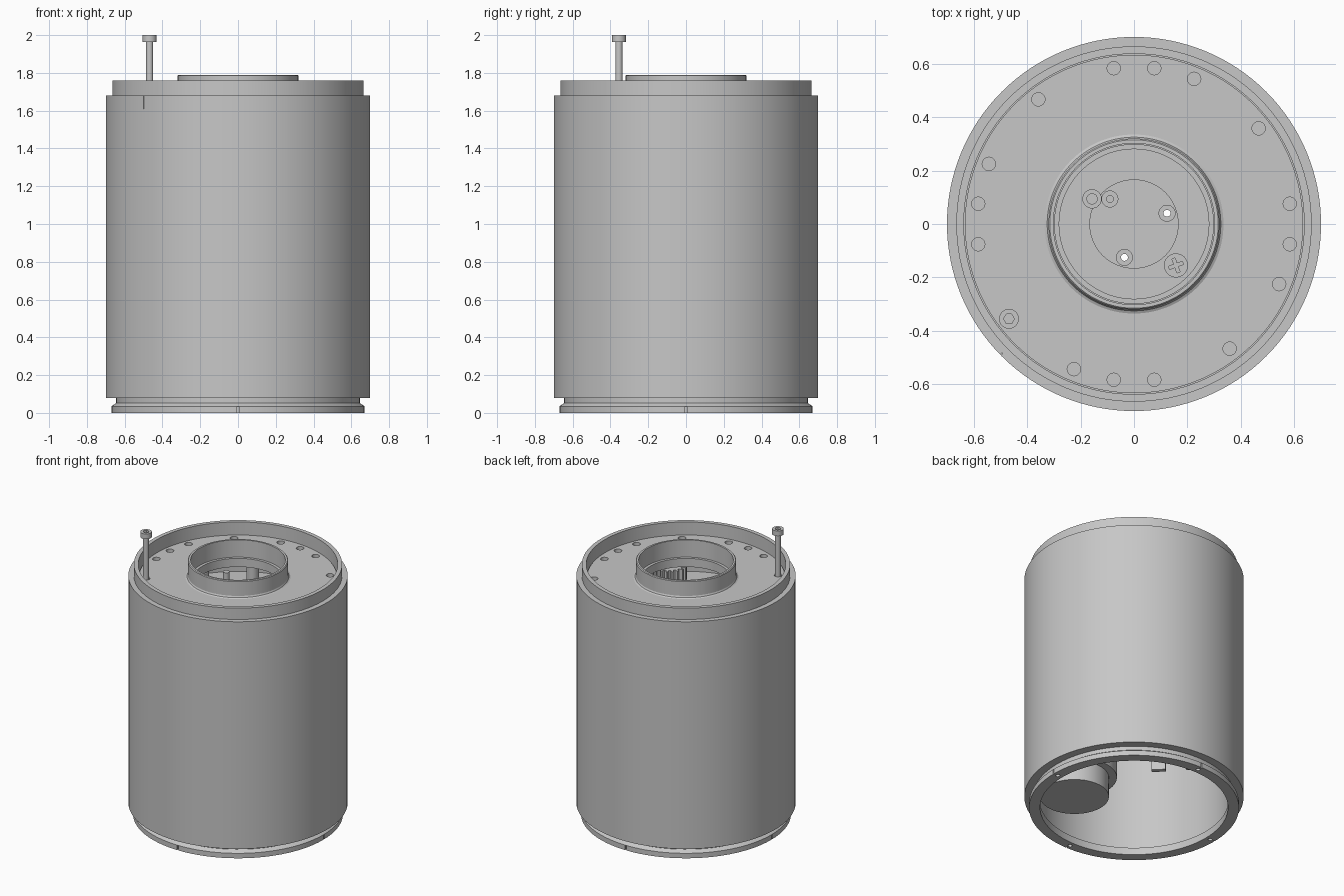
import bpy, bmesh
from math import sin, cos, pi, radians

cube = bpy.data.objects.get("Cube")
if cube:
    bpy.data.objects.remove(cube, do_unlink=True)

COLOUR = (0.57, 0.57, 0.57, 1)
grey = bpy.data.materials.new("machined_grey")
grey.use_nodes = True
grey.diffuse_color = COLOUR
grey.node_tree.nodes["Principled BSDF"].inputs["Base Color"].default_value = COLOUR


def make(name, bm, loc=(0, 0, 0)):
    """Turn a bmesh into a linked object with the shared material."""
    bmesh.ops.recalc_face_normals(bm, faces=bm.faces)
    mesh = bpy.data.meshes.new(name)
    bm.to_mesh(mesh)
    bm.free()
    mesh.materials.append(grey)
    obj = bpy.data.objects.new(name, mesh)
    obj.location = loc
    bpy.context.collection.objects.link(obj)
    return obj


def lathe(name, profile, steps=128):
    """Spin a closed (radius, height) outline around z."""
    bm = bmesh.new()
    rings = [[bm.verts.new((r * cos(2 * pi * i / steps), r * sin(2 * pi * i / steps), z))
              for r, z in profile] for i in range(steps)]
    n = len(profile)
    for i in range(steps):
        a, b = rings[i], rings[(i + 1) % steps]
        for j in range(n):
            k = (j + 1) % n
            bm.faces.new((a[j], b[j], b[k], a[k]))
    return make(name, bm)


def add_prism(bm, outline, z0, z1):
    low = [bm.verts.new((x, y, z0)) for x, y in outline]
    high = [bm.verts.new((x, y, z1)) for x, y in outline]
    bm.faces.new(low[::-1])
    bm.faces.new(high)
    for i in range(len(low)):
        j = (i + 1) % len(low)
        bm.faces.new((low[i], low[j], high[j], high[i]))


def circle(x, y, r, n=24):
    return [(x + r * cos(2 * pi * i / n), y + r * sin(2 * pi * i / n)) for i in range(n)]


def bar(x, y, length, width, angle):
    """Rectangle outline turned about its centre."""
    c, s = cos(angle), sin(angle)
    corners = ((-1, -1), (1, -1), (1, 1), (-1, 1))
    pts = [(a * length / 2, b * width / 2) for a, b in corners]
    return [(x + c * u - s * v, y + s * u + c * v) for u, v in pts]


def prisms(name, parts):
    bm = bmesh.new()
    for outline, z0, z1 in parts:
        add_prism(bm, outline, z0, z1)
    return make(name, bm)


def cut(obj, parts):
    """Subtract a set of prisms from an object."""
    cutter = prisms(obj.name + "_cutter", parts)
    cutter.hide_render = True
    mod = obj.modifiers.new("holes", "BOOLEAN")
    mod.operation = "DIFFERENCE"
    mod.solver = "EXACT"
    mod.object = cutter
    bpy.context.view_layer.update()
    mesh = bpy.data.meshes.new_from_object(obj.evaluated_get(bpy.context.evaluated_depsgraph_get()))
    obj.modifiers.clear()
    obj.data = mesh
    bpy.data.objects.remove(cutter, do_unlink=True)


def polar(r, degrees):
    return r * cos(radians(degrees)), r * sin(radians(degrees))


quarters = (0, 90, 180, 270)
parts = []

# Outer housing: foot flange, groove, long barrel and stepped top rim
housing = lathe("housing", [
    (0.60, 0), (0.67, 0), (0.67, 0.035), (0.645, 0.052), (0.645, 0.08), (0.70, 0.08),
    (0.70, 1.68), (0.665, 1.68), (0.665, 1.76), (0.637, 1.76), (0.637, 1.62),
    (0.62, 1.62), (0.62, 0.05), (0.60, 0.05)])
holes = [(circle(*polar(0.635, q), 0.014, 16), -0.02, 0.03) for q in quarters]
holes += [(bar(*polar(0.67, q), 0.02, 0.01, radians(q)), -0.02, 0.034) for q in quarters]
holes.append((bar(*polar(0.70, 224.5), 0.02, 0.004, radians(224.5)), 1.61, 1.70))
cut(housing, holes)
parts.append(housing)

# Recessed cover with the raised central collar
cover = lathe("top_cover", [
    (0.28, 1.61), (0.62, 1.61), (0.62, 1.645), (0.633, 1.645), (0.633, 1.67), (0.335, 1.67),
    (0.325, 1.675), (0.32, 1.685), (0.32, 1.785), (0.315, 1.79), (0.302, 1.79),
    (0.302, 1.655), (0.299, 1.655), (0.299, 1.67), (0.28, 1.67)])
hole_angles = [q + a for q in quarters for a in (37.5, 67.5, 82.6, 97.4)]
cut(cover, [(circle(*polar(0.588, a), 0.025), 1.5, 1.70) for a in hole_angles])
parts.append(cover)

# Gearbox floor plate with raised centre pad and counterbored screw holes
floor = prisms("gearbox_plate", [(circle(0, 0, 0.62, 96), 1.36, 1.42)])
pad = prisms("centre_pad", [(circle(0, 0, 0.167, 64), 1.42, 1.435)])
screw_angles = (18, 134, 254)
through = [(circle(*polar(0.13, a), 0.013, 20), 1.3, 1.5) for a in screw_angles]
sinks = [(circle(*polar(0.13, a), 0.03), 1.40, 1.5) for a in screw_angles]
for obj in (floor, pad):
    cut(obj, through)
    cut(obj, sinks)
parts += [floor, pad]

# Plug filling one of the screw holes
x, y = polar(0.13, 134)
parts.append(prisms("hole_plug", [(circle(x, y, 0.014, 20), 1.36, 1.375)]))

# Locating post on a small foot
parts.append(prisms("locating_post", [(circle(-0.157, 0.094, 0.036), 1.42, 1.45),
                                      (circle(-0.157, 0.094, 0.021), 1.45, 1.63)]))

# Cross-slotted screw
sx, sy = 0.157, -0.155
cross = prisms("cross_screw", [(circle(sx, sy, 0.045, 32), 1.42, 1.47)])
for a in (20, 110):
    cut(cross, [(bar(sx, sy, 0.055, 0.012, radians(a)), 1.445, 1.5)])
parts.append(cross)

# Pinion under the collar lip, above the motor
gx, gy, teeth = 0.30, -0.25, 18
gear = []
for i in range(teeth):
    for step, r in ((0, 0.085), (0.4, 0.085), (0.55, 0.11), (0.85, 0.11)):
        px, py = polar(r, 360 * (i + step) / teeth)
        gear.append((gx + px, gy + py))
parts.append(prisms("pinion", [(gear, 1.48, 1.58), (circle(gx, gy, 0.05), 1.42, 1.48)]))

# Standoffs between plate and cover
parts.append(prisms("standoffs", [(circle(*polar(0.39, a), 0.04), 1.42, 1.61)
                                  for a in (21, 111, 160, 250)]))

# Drive motor hanging inside the barrel
parts.append(prisms("motor", [(circle(0.27, -0.27, 0.22, 64), 0.10, 0.24)]))
parts.append(prisms("motor_gearhead", [(circle(0.255, -0.255, 0.25, 64), 0.24, 1.36)]))

# Brackets hanging from the gearbox plate
parts.append(prisms("brackets", [
    (bar(-0.34, -0.16, 0.09, 0.03, radians(-45)), 0.47, 1.36),
    (bar(-0.49, 0.01, 0.10, 0.05, radians(-45)), 0.47, 1.36)]))

# Tall cap screw standing in one cover hole
bx, by = -0.468, -0.355
head = prisms("cap_screw_head", [(circle(bx, by, 0.037, 32), 1.963, 2.0)])
cut(head, [(circle(bx, by, 0.02, 6), 1.98, 2.05)])
parts += [head, prisms("cap_screw_shaft", [(circle(bx, by, 0.019, 24), 1.62, 1.963)])]

# Smooth curved walls while keeping machined edges crisp
bpy.ops.object.select_all(action="DESELECT")
for obj in parts:
    obj.select_set(True)
bpy.context.view_layer.objects.active = housing
bpy.ops.object.shade_smooth_by_angle(angle=radians(25))
